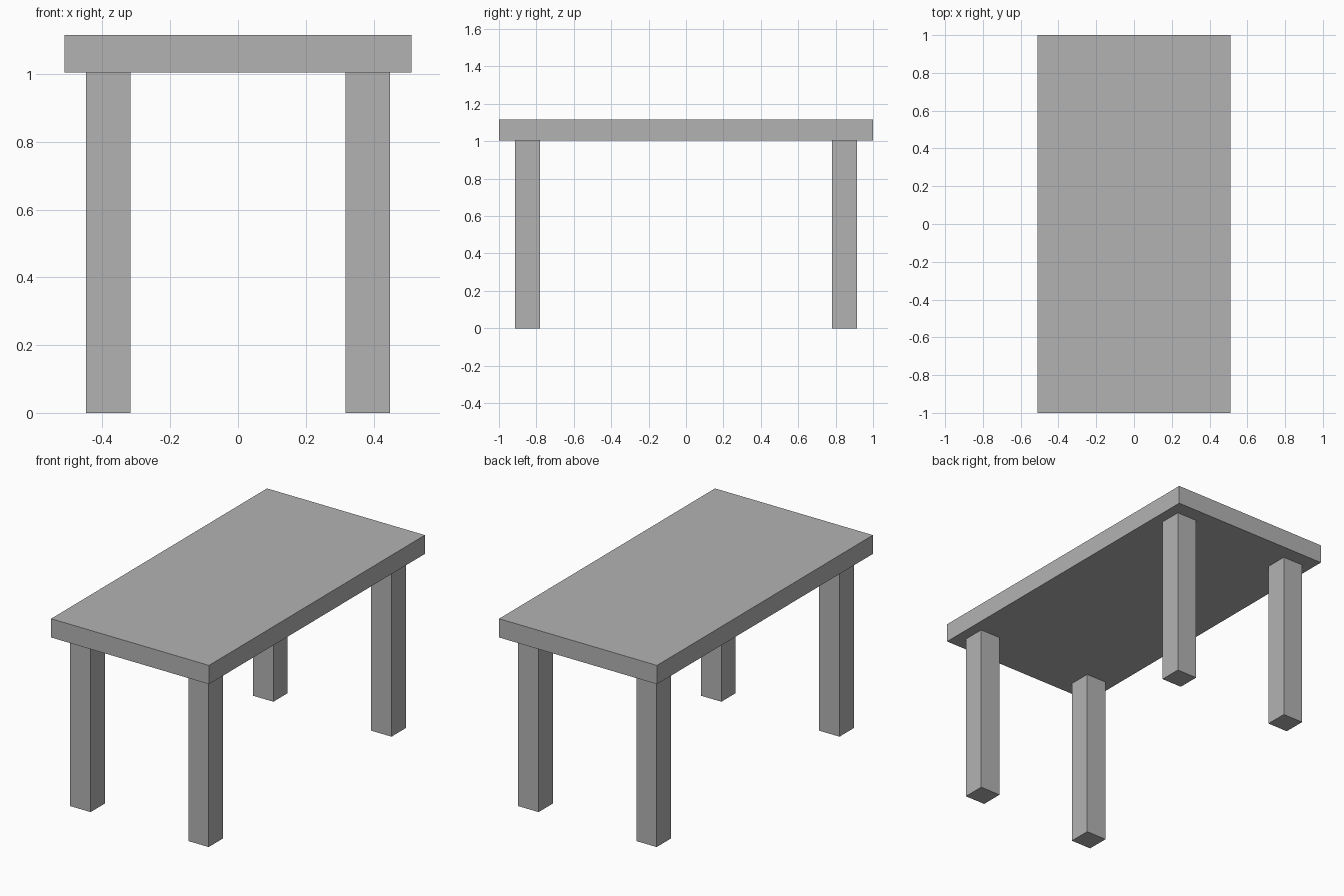
import bpy

if "Cube" in bpy.data.objects:
    bpy.data.objects.remove(bpy.data.objects["Cube"])

# One flat colour for the whole table
grey = bpy.data.materials.new("plain grey")
grey.diffuse_color = (0.45, 0.45, 0.45, 1)
grey.use_nodes = True
grey.node_tree.nodes["Principled BSDF"].inputs["Base Color"].default_value = grey.diffuse_color


def box(name, center, size):
    bpy.ops.mesh.primitive_cube_add(size=1, location=center)
    ob = bpy.context.object
    ob.name = name
    ob.scale = size
    bpy.ops.object.transform_apply(location=False, rotation=False, scale=True)
    ob.data.materials.append(grey)
    return ob


TOP_UNDERSIDE = 1.005
TOP_HEIGHT = 1.115
LEG = 0.132

# Tabletop slab
box("tabletop", (0, 0, (TOP_UNDERSIDE + TOP_HEIGHT) / 2),
    (1.024, 2.0, TOP_HEIGHT - TOP_UNDERSIDE))

# Four square legs, inset from the corners
for y_name, sy in (("front", -1), ("back", 1)):
    for x_name, sx in (("left", -1), ("right", 1)):
        box(f"{y_name}_{x_name}_leg",
            (sx * 0.383, sy * 0.847, TOP_UNDERSIDE / 2),
            (LEG, LEG, TOP_UNDERSIDE))
